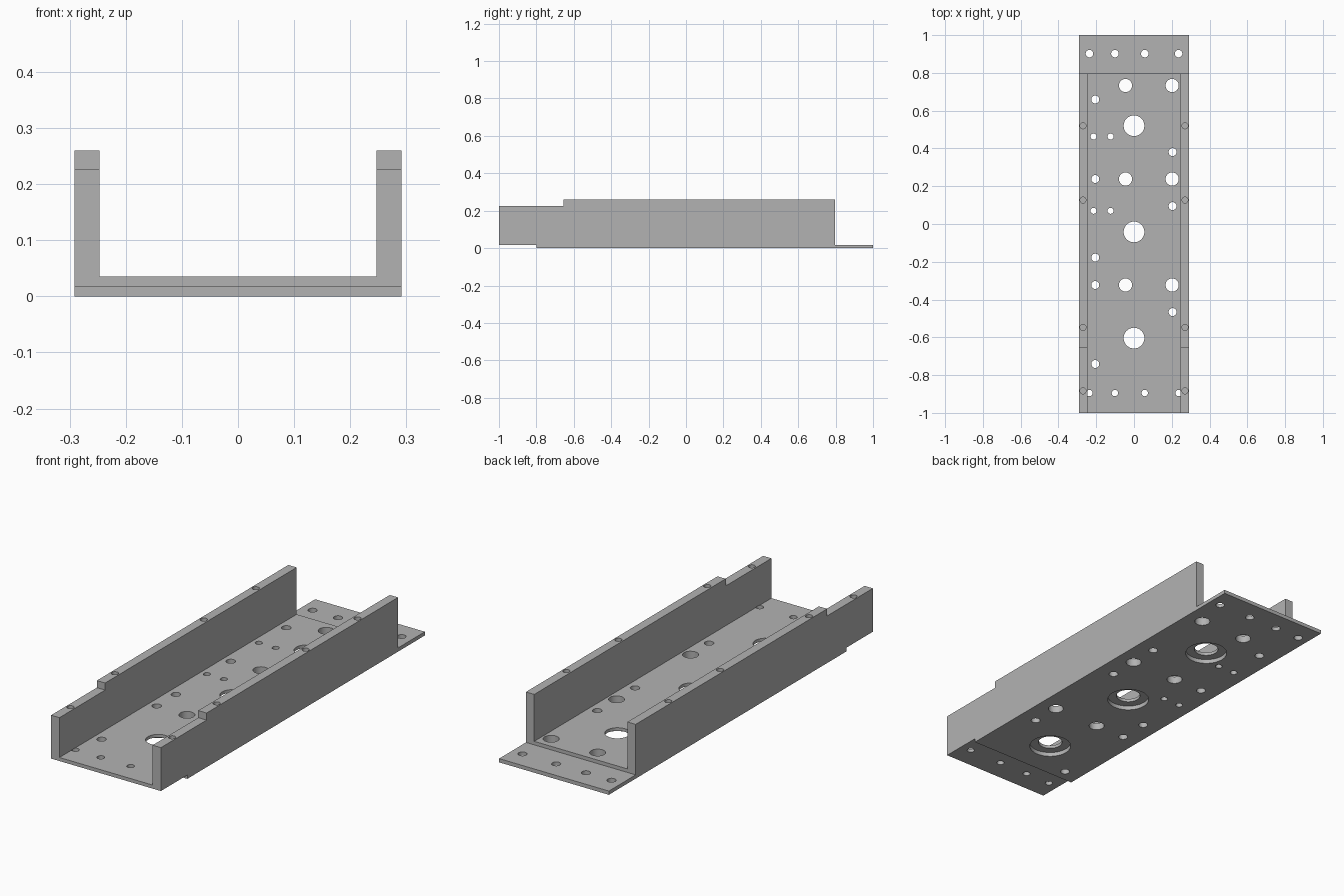
import bpy, bmesh
from mathutils import Matrix

if "Cube" in bpy.data.objects:
    bpy.data.objects.remove(bpy.data.objects["Cube"], do_unlink=True)

HALF_W, INNER, FLOOR, SKIN = 0.291, 0.247, 0.035, 0.018

metal = bpy.data.materials.new("plain grey metal")
metal.use_nodes = True
grey = (0.45, 0.45, 0.45, 1)
metal.diffuse_color = grey
metal.node_tree.nodes["Principled BSDF"].inputs["Base Color"].default_value = grey


def make_object(name, bm):
    bmesh.ops.recalc_face_normals(bm, faces=bm.faces)
    mesh = bpy.data.meshes.new(name)
    bm.to_mesh(mesh)
    bm.free()
    mesh.materials.append(metal)
    obj = bpy.data.objects.new(name, mesh)
    bpy.context.collection.objects.link(obj)
    return obj


def drills(name, holes, z0, z1):
    """Upright cylinders, one for each (x, y, radius)."""
    bm = bmesh.new()
    for x, y, r in holes:
        bmesh.ops.create_cone(bm, cap_ends=True, segments=32, radius1=r, radius2=r,
                              depth=z1 - z0,
                              matrix=Matrix.Translation((x, y, (z0 + z1) / 2)))
    return make_object(name, bm)


def cut(body, cutter):
    mod = body.modifiers.new(cutter.name, "BOOLEAN")
    mod.operation, mod.solver, mod.object = "DIFFERENCE", "EXACT", cutter
    bpy.context.view_layer.objects.active = body
    bpy.ops.object.modifier_apply(modifier=mod.name)
    bpy.data.objects.remove(cutter, do_unlink=True)


# Body: side outline with the stepped top, raised front lip and rear tab
outline = [(-1, SKIN), (-0.8, SKIN), (-0.8, 0), (1, 0), (1, SKIN), (0.797, SKIN),
           (0.797, 0.26), (-0.654, 0.26), (-0.654, 0.226), (-1, 0.226)]
bm = bmesh.new()
face = bm.faces.new([bm.verts.new((-HALF_W, y, z)) for y, z in outline])
side = bmesh.ops.extrude_face_region(bm, geom=[face])["geom"]
bmesh.ops.translate(bm, vec=(2 * HALF_W, 0, 0),
                    verts=[v for v in side if isinstance(v, bmesh.types.BMVert)])
body = make_object("channel_bracket", bm)

# Open channel between the two walls
bm = bmesh.new()
bmesh.ops.create_cube(bm, size=1, matrix=Matrix.Translation((0, 0, FLOOR + 0.25))
                      @ Matrix.Diagonal((2 * INNER, 3, 0.5, 1)))
cut(body, make_object("channel_cutter", bm))

# Holes through the floor, lip and tab
bores = [0.52, -0.042, -0.604]
holes = [(0, y, 0.055) for y in bores]
holes += [(x, y, 0.035) for x in (-0.045, 0.202) for y in (0.733, 0.238, -0.323)]
holes += [(-0.205, y, 0.021) for y in (0.659, 0.238, -0.178, -0.323, -0.741)]
holes += [(0.204, y, 0.021) for y in (0.381, 0.095, -0.466)]
holes += [(x, y, 0.016) for x in (-0.214, -0.124) for y in (0.463, 0.07)]
holes += [(x, y, r) for x in (-0.236, -0.101, 0.057, 0.236)
          for y, r in ((0.902, 0.02), (-0.895, 0.017))]
cut(body, drills("floor_holes", holes, -0.1, FLOOR + 0.001))

# Wide recesses under the three large bores
cut(body, drills("bore_recesses", [(0, y, 0.095) for y in bores], -0.1, 0.02))

# Blind screw holes in the wall tops
wall_holes = [(s * 0.27, y, 0.016) for s in (-1, 1) for y in (0.52, 0.127, -0.547, -0.884)]
cut(body, drills("wall_holes", wall_holes, 0.13, 0.4))

bpy.ops.object.select_all(action="DESELECT")
body.select_set(True)
bpy.context.view_layer.objects.active = body
bpy.ops.object.shade_smooth_by_angle()
